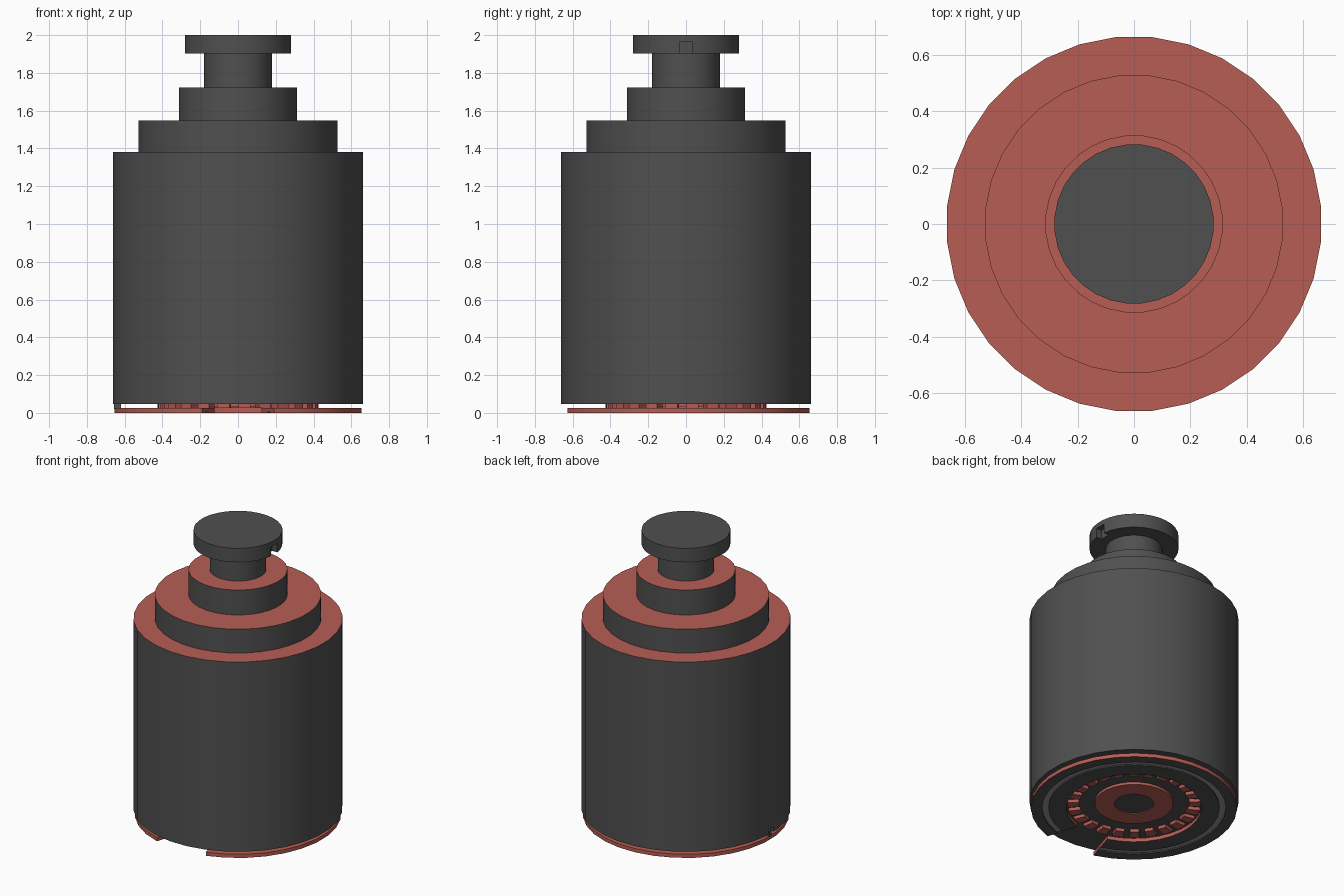
import bpy, bmesh
from math import cos, sin, radians

if "Cube" in bpy.data.objects:
    bpy.data.objects.remove(bpy.data.objects["Cube"])

STEP = 360 / 32


def material(name, rgb):
    m = bpy.data.materials.new(name)
    m.diffuse_color = (*rgb, 1)
    m.use_nodes = True
    m.node_tree.nodes["Principled BSDF"].inputs["Base Color"].default_value = m.diffuse_color
    return m


MATS = [material("dark_grey", (0.08, 0.08, 0.08)),
        material("red", (0.47, 0.11, 0.09)),
        material("light_grey", (0.3, 0.3, 0.3))]
DARK, RED, LIGHT = 0, 1, 2


def sweep(bm, profile, mats, start=STEP / 2, step=STEP, count=32, full=True, cap=RED):
    """Revolve a closed (radius, z) profile around z; mats holds one index per edge."""
    n = len(profile)
    rows = []
    for i in range(count if full else count + 1):
        a = radians(start + i * step)
        rows.append([bm.verts.new((r * cos(a), r * sin(a), z)) for r, z in profile])
    for i in range(count):
        a, b = rows[i], rows[(i + 1) % len(rows)]
        for j in range(n):
            k = (j + 1) % n
            if profile[j][0] == 0 and profile[k][0] == 0:
                continue
            f = bm.faces.new((a[j], b[j], b[k], a[k]))
            f.material_index = mats[j]
    if not full:
        for row in (rows[0], rows[-1]):
            bm.faces.new(row).material_index = cap


def finish(name, bm, cutter=None):
    bmesh.ops.remove_doubles(bm, verts=bm.verts, dist=1e-5)
    bmesh.ops.recalc_face_normals(bm, faces=bm.faces)
    me = bpy.data.meshes.new(name)
    bm.to_mesh(me)
    bm.free()
    for m in MATS:
        me.materials.append(m)
    ob = bpy.data.objects.new(name, me)
    bpy.context.collection.objects.link(ob)
    bpy.ops.object.select_all(action='DESELECT')
    ob.select_set(True)
    bpy.context.view_layer.objects.active = ob
    if cutter:
        mod = ob.modifiers.new("notch", 'BOOLEAN')
        mod.operation = 'DIFFERENCE'
        mod.object = cutter
        bpy.ops.object.modifier_apply(modifier=mod.name)
        bpy.data.objects.remove(cutter)
    bpy.ops.object.shade_smooth_by_angle(angle=radians(30))
    return ob


def box(name, lo, hi):
    bm = bmesh.new()
    bmesh.ops.create_cube(bm, size=1)
    for v in bm.verts:
        v.co = [(l + h) / 2 + c * (h - l) for l, h, c in zip(lo, hi, v.co)]
    ob = finish(name, bm)
    return ob


def disc(name, r, z0, z1, bottom=DARK, side=DARK, top=DARK, cutter=None):
    bm = bmesh.new()
    sweep(bm, [(0, z0), (r, z0), (r, z1), (0, z1)], [bottom, side, top, DARK])
    return finish(name, bm, cutter)


# Stepped body with red shoulders
body_cut = box("body_notch_cutter", (-0.75, -0.025, 0.0), (-0.63, 0.025, 0.08))
body_cut.hide_render = True
disc("body", 0.666, 0.048, 1.38, top=RED, cutter=body_cut)
disc("shoulder", 0.53, 1.38, 1.547, top=RED)
disc("collar", 0.315, 1.547, 1.722, top=RED)
disc("neck", 0.18, 1.722, 1.905)

# Top cap with a small notch on the right
cap_cut = box("cap_notch_cutter", (0.24, -0.035, 1.85), (0.35, 0.035, 1.966))
cap_cut.hide_render = True
disc("cap", 0.283, 1.902, 2.0, cutter=cap_cut)

# Base ring, open at the front, with a lighter groove underneath
bm = bmesh.new()
sweep(bm, [(0.43, 0), (0.545, 0), (0.545, 0.008), (0.585, 0.008), (0.585, 0),
           (0.656, 0), (0.656, 0.026), (0.43, 0.026)],
      [DARK, DARK, LIGHT, DARK, DARK, RED, RED, RED],
      start=-90 + 1.5 * STEP, count=29, full=False)
finish("base_ring", bm)

# Ring of teeth between base ring and body
bm = bmesh.new()
TEETH = 24
for i in range(TEETH):
    p = 360 / TEETH
    sweep(bm, [(0.35, 0.026), (0.425, 0.026), (0.425, 0.048), (0.35, 0.048)], [RED] * 4,
          start=i * p, step=p * 0.3, count=2, full=False)
finish("teeth", bm)

# Central red hub ring with a dark centre
bm = bmesh.new()
sweep(bm, [(0.125, 0.03), (0.25, 0.03), (0.25, 0.048), (0.125, 0.048)], [RED] * 4)
finish("hub_ring", bm)
disc("hub_centre", 0.125, 0.036, 0.048)

# Small locating pin in the body notch
box("locating_pin", (-0.657, -0.012, 0.02), (-0.62, 0.012, 0.06))
